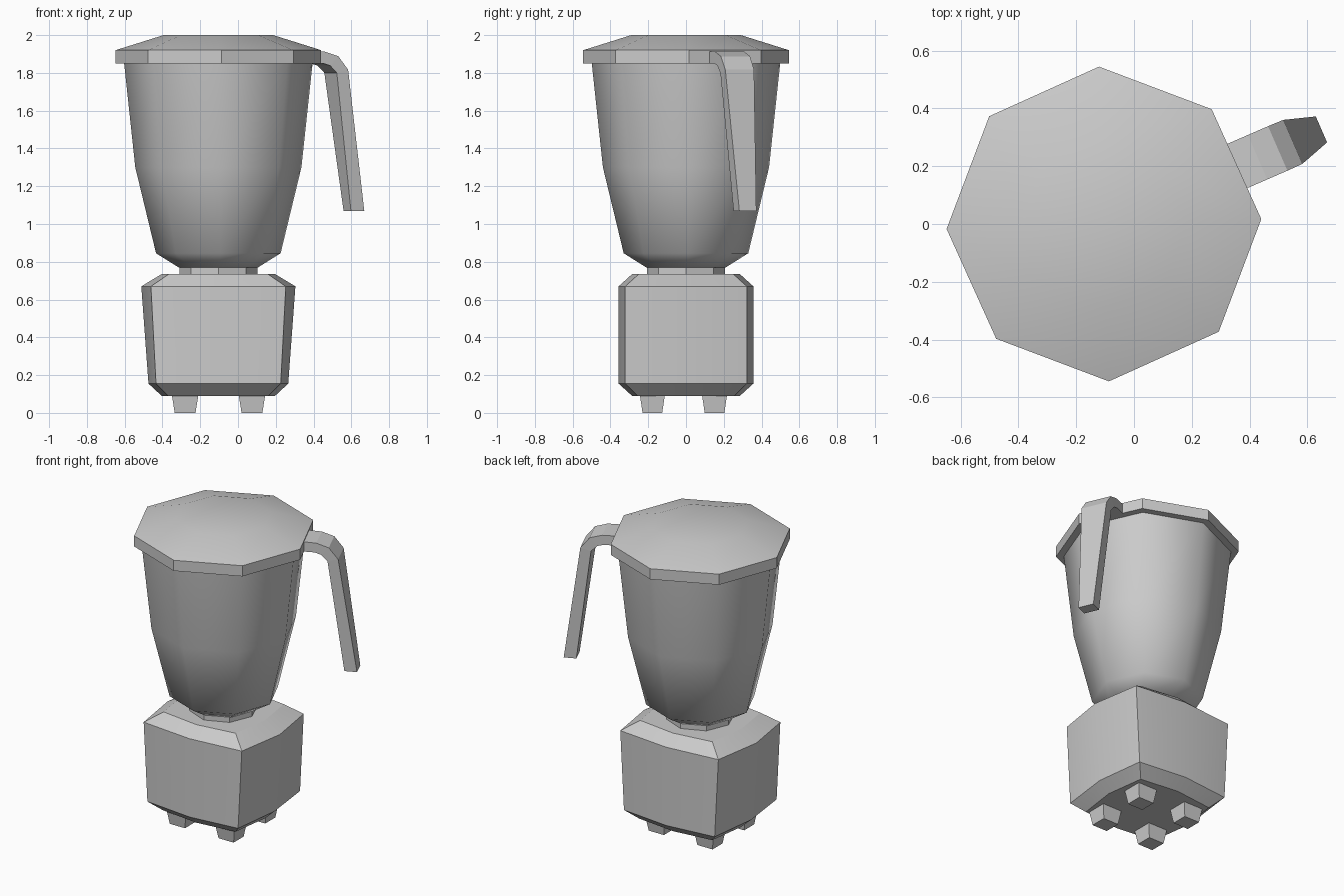
import bpy
from math import cos, sin, radians, pi
from mathutils import Vector

if "Cube" in bpy.data.objects:
    bpy.data.objects.remove(bpy.data.objects["Cube"])

CX = -0.104  # axis of the blender body


def loft(name, rings, smooth=None):
    """Skin a stack of equal-length rings and cap both ends."""
    n = len(rings[0])
    verts = [p for r in rings for p in r]
    faces = [(k * n + i, k * n + (i + 1) % n, (k + 1) * n + (i + 1) % n, (k + 1) * n + i)
             for k in range(len(rings) - 1) for i in range(n)]
    faces += [tuple(reversed(range(n))), tuple(range(len(verts) - n, len(verts)))]
    mesh = bpy.data.meshes.new(name)
    mesh.from_pydata(verts, [], faces)
    obj = bpy.data.objects.new(name, mesh)
    bpy.context.collection.objects.link(obj)
    bpy.ops.object.select_all(action='DESELECT')
    obj.select_set(True)
    bpy.context.view_layer.objects.active = obj
    bpy.ops.object.mode_set(mode='EDIT')
    bpy.ops.mesh.select_all(action='SELECT')
    bpy.ops.mesh.normals_make_consistent(inside=False)
    bpy.ops.object.mode_set(mode='OBJECT')
    if smooth:
        bpy.ops.object.shade_smooth_by_angle(angle=radians(smooth))
    return obj


def octagon(r, z, turn=1.8):
    return [(CX + r * cos(i * pi / 4 + radians(turn)),
             r * sin(i * pi / 4 + radians(turn)), z) for i in range(8)]


def bowed(mx, cx, my, cy, z):
    """Rectangle whose four sides bulge out at their middles."""
    pts = [(mx, 0), (cx, cy), (0, my), (-cx, cy), (-mx, 0), (-cx, -cy), (0, -my), (cx, -cy)]
    return [(CX + x, y, z) for x, y in pts]


def box(x, y, hx, hy, z):
    return [(x - hx, y - hy, z), (x + hx, y - hy, z), (x + hx, y + hy, z), (x - hx, y + hy, z)]


# Motor base with bevelled top and bottom
loft("motor_base", [
    bowed(0.300, 0.265, 0.285, 0.255, 0.09),
    bowed(0.370, 0.330, 0.357, 0.322, 0.155),
    bowed(0.408, 0.357, 0.357, 0.322, 0.67),
    bowed(0.300, 0.262, 0.285, 0.250, 0.735)], 30)

# Four tapered feet
for i, x in enumerate((-0.28, 0.074)):
    for j, y in enumerate((-0.178, 0.151)):
        loft(f"foot_{i * 2 + j + 1}", [box(x, y, 0.055, 0.052, 0), box(x, y, 0.071, 0.067, 0.10)])

# Collar between base and jar
loft("collar", [octagon(0.206, 0.72, 0), octagon(0.206, 0.78, 0)])

# Jar
loft("jar", [octagon(r, z) for r, z in
             ((0.21, 0.77), (0.33, 0.845), (0.44, 1.30), (0.50, 1.86))], 45)

# Lid
loft("lid", [octagon(r, z) for r, z in
             ((0.545, 1.85), (0.545, 1.92), (0.29, 2.0))], 30)

# Handle: outer and inner profile (distance, height) swept across its width
d = Vector((cos(radians(23.5)), sin(radians(23.5)), 0))
side = Vector((-d.y, d.x, 0))
sections = [((0.44, 1.915), (0.44, 1.85), 0.084), ((0.58, 1.912), (0.57, 1.85), 0.084),
            ((0.656, 1.888), (0.61, 1.838), 0.084), ((0.713, 1.817), (0.648, 1.80), 0.083),
            ((0.821, 1.07), (0.744, 1.07), 0.049)]
rings = []
for outer, inner, w in sections:
    o, n = [Vector((CX, 0, z)) + d * r for r, z in (outer, inner)]
    rings.append([o + side * w, o - side * w, n - side * w, n + side * w])
loft("handle", rings)
